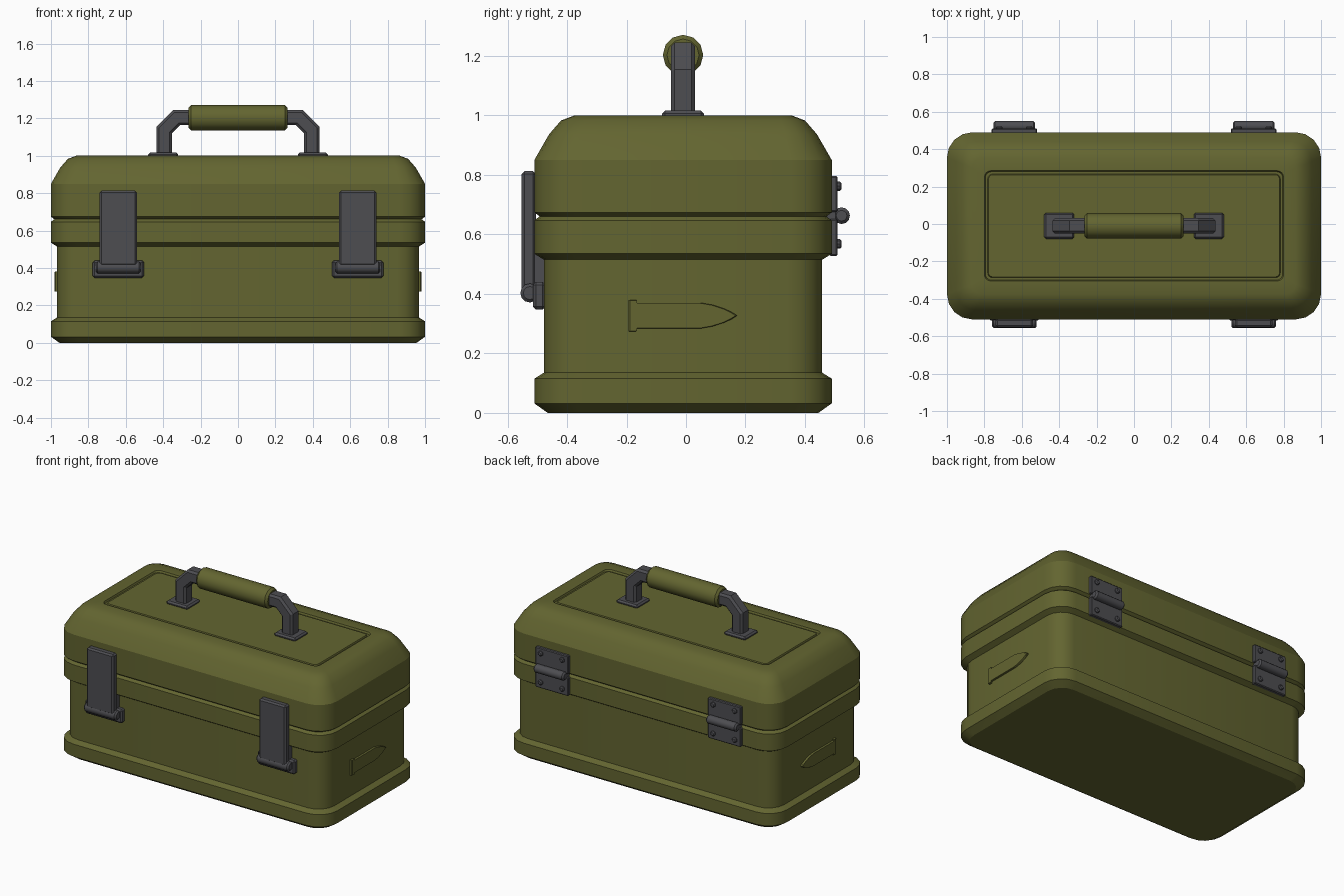
import bpy, bmesh, math
from mathutils import Vector

if "Cube" in bpy.data.objects:
    bpy.data.objects.remove(bpy.data.objects["Cube"])

YC = -0.01  # depth centre of the case


def material(name, rgb):
    m = bpy.data.materials.new(name)
    m.diffuse_color = (*rgb, 1)
    m.use_nodes = True
    m.node_tree.nodes["Principled BSDF"].inputs["Base Color"].default_value = m.diffuse_color
    return m


olive = material("olive green", (0.125, 0.13, 0.03))
metal = material("dark grey metal", (0.075, 0.075, 0.083))


def finish(bm, name, mat, angle=28):
    bmesh.ops.recalc_face_normals(bm, faces=bm.faces)
    me = bpy.data.meshes.new(name)
    bm.to_mesh(me)
    bm.free()
    ob = bpy.data.objects.new(name, me)
    bpy.context.collection.objects.link(ob)
    me.materials.append(mat)
    bpy.ops.object.select_all(action='DESELECT')
    ob.select_set(True)
    bpy.context.view_layer.objects.active = ob
    bpy.ops.object.shade_smooth_by_angle(angle=math.radians(angle))
    return ob


def loft(name, rings, mat, angle=28):
    """Skin a list of equal-length point rings and cap both ends."""
    bm = bmesh.new()
    vs = [[bm.verts.new(p) for p in r] for r in rings]
    n = len(vs[0])
    for a, b in zip(vs, vs[1:]):
        for i in range(n):
            j = (i + 1) % n
            bm.faces.new((a[i], a[j], b[j], b[i]))
    bm.faces.new(vs[0])
    bm.faces.new(vs[-1])
    return finish(bm, name, mat, angle)


def rounded_rect(hx, hy, r, z, seg=4):
    pts = []
    for k, (sx, sy) in enumerate(((1, 1), (-1, 1), (-1, -1), (1, -1))):
        for i in range(seg + 1):
            a = math.pi / 2 * (k + i / seg)
            pts.append((sx * (hx - r) + r * math.cos(a),
                        YC + sy * (hy - r) + r * math.sin(a), z))
    return pts


def box(name, lo, hi, mat, bevel=0.008):
    bm = bmesh.new()
    bmesh.ops.create_cube(bm, size=1)
    for v in bm.verts:
        v.co = Vector([(a + b) / 2 + c * (b - a)
                       for a, b, c in zip(lo, hi, v.co)])
    bmesh.ops.bevel(bm, geom=bm.edges[:], offset=bevel, segments=1,
                    affect='EDGES', profile=0.5)
    return finish(bm, name, mat)


def rod(name, centre, half, r, mat, axis='x', sides=12, bevel=0.01):
    """Cylinder with chamfered ends along x or y."""
    rings = []
    for t, rr in ((-half, r - bevel), (-half + bevel, r),
                  (half - bevel, r), (half, r - bevel)):
        ring = []
        for i in range(sides):
            a = 2 * math.pi * i / sides
            u, w = rr * math.cos(a), rr * math.sin(a)
            off = (t, u, w) if axis == 'x' else (u, t, w)
            ring.append(Vector(centre) + Vector(off))
        rings.append(ring)
    return loft(name, rings, mat, 35)


# Case shells: (inset, height) profiles swept round a rounded rectangle
def shell(inset, z):
    return rounded_rect(1 - inset, 0.5 - inset, max(0.135 - inset * 0.6, 0.05), z)


base = [(0.045, 0), (0.0, 0.032), (0.0, 0.115), (0.032, 0.135), (0.032, 0.515),
        (0.0, 0.535), (0.0, 0.647), (0.02, 0.662)]
loft("case_base", [shell(*p) for p in base], olive)

lid = [(0.02, 0.659), (0.0, 0.674), (0.0, 0.85), (0.05, 0.937), (0.09, 0.983),
       (0.135, 1.0)]
panel = [rounded_rect(0.80, 0.295, 0.035, 1.0),
         rounded_rect(0.795, 0.29, 0.033, 0.988),
         rounded_rect(0.782, 0.277, 0.025, 0.988),
         rounded_rect(0.778, 0.273, 0.023, 0.996)]
loft("case_lid", [shell(*p) for p in lid] + panel, olive)

# Handle
rod("handle_grip", (0, YC, 1.203), 0.265, 0.068, olive, sides=12, bevel=0.014)
h, c = 0.041, 0.013
section = [(h, h - c), (h - c, h), (c - h, h), (-h, h - c),
           (-h, c - h), (c - h, -h), (h - c, -h), (h, c - h)]
path = [Vector(p) for p in ((0.395, 1.0), (0.395, 1.137), (0.328, 1.204), (0.24, 1.204))]
for s, side in ((-1, "left"), (1, "right")):
    rings = []
    for i, p in enumerate(path):
        d0 = (p - path[i - 1]).normalized() if i else (path[1] - p).normalized()
        d1 = (path[i + 1] - p).normalized() if i < 3 else d0
        t = (d0 + d1).normalized()
        normal = Vector((t.y, -t.x)) / t.dot(d0)  # mitred joint
        rings.append([(s * (p.x + normal.x * u), YC + v, p.y + normal.y * u)
                      for u, v in section])
    loft("handle_arm_" + side, rings, metal)
    box("handle_foot_" + side, (s * 0.4 - 0.08, YC - 0.07, 0.99),
        (s * 0.4 + 0.08, YC + 0.07, 1.016), metal, 0.01)

for s, side in ((-1, "left"), (1, "right")):
    x = s * 0.64
    # Front latches
    box("latch_plate_" + side, (x - 0.1, -0.553, 0.41), (x + 0.1, -0.505, 0.813), metal, 0.01)
    box("latch_back_" + side, (x - 0.095, -0.52, 0.40), (x + 0.095, -0.47, 0.538), metal, 0.006)
    box("latch_mount_" + side, (x - 0.137, -0.515, 0.347), (x + 0.137, -0.472, 0.44), metal, 0.01)
    rod("latch_roll_" + side, (x, -0.525, 0.403), 0.12, 0.032, metal)
    # Rear hinges
    for z0, z1, zr, leaf in ((0.676, 0.797, 0.762, "upper"), (0.527, 0.652, 0.568, "lower")):
        box(f"hinge_{leaf}_leaf_{side}", (x - 0.122, 0.482, z0), (x + 0.122, 0.51, z1), metal, 0.005)
        for dx in (-0.08, 0.08):
            rod(f"hinge_rivet_{leaf}_{side}", (x + dx, 0.51, zr), 0.013, 0.017, metal,
                axis='y', sides=10, bevel=0.006)
    box("hinge_web_" + side, (x - 0.11, 0.47, 0.645), (x + 0.11, 0.507, 0.685), metal, 0.004)
    rod("hinge_barrel_" + side, (x, 0.523, 0.663), 0.112, 0.028, metal)

    # Raised side emblem: rim, straight case and pointed tip
    def plate(name, outline):
        loft(name + "_" + side, [[(s * px, y + (YC - y) * k, z + (0.328 - z) * k)
                                  for y, z in outline]
                                 for px, k in ((0.955, 0), (0.977, 0), (0.981, 0.03))], olive)

    zc = 0.327
    plate("emblem_rim", [(-0.193, zc - 0.053), (-0.17, zc - 0.053),
                         (-0.17, zc + 0.053), (-0.193, zc + 0.053)])
    plate("emblem_case", [(-0.171, zc - 0.043), (0.05, zc - 0.043),
                          (0.05, zc + 0.043), (-0.171, zc + 0.043)])
    curve = [(0.05, 0.043), (0.09, 0.036), (0.13, 0.023), (0.155, 0.011)]
    plate("emblem_tip", [(y, zc - w) for y, w in curve] + [(0.172, zc)]
          + [(y, zc + w) for y, w in reversed(curve)])
